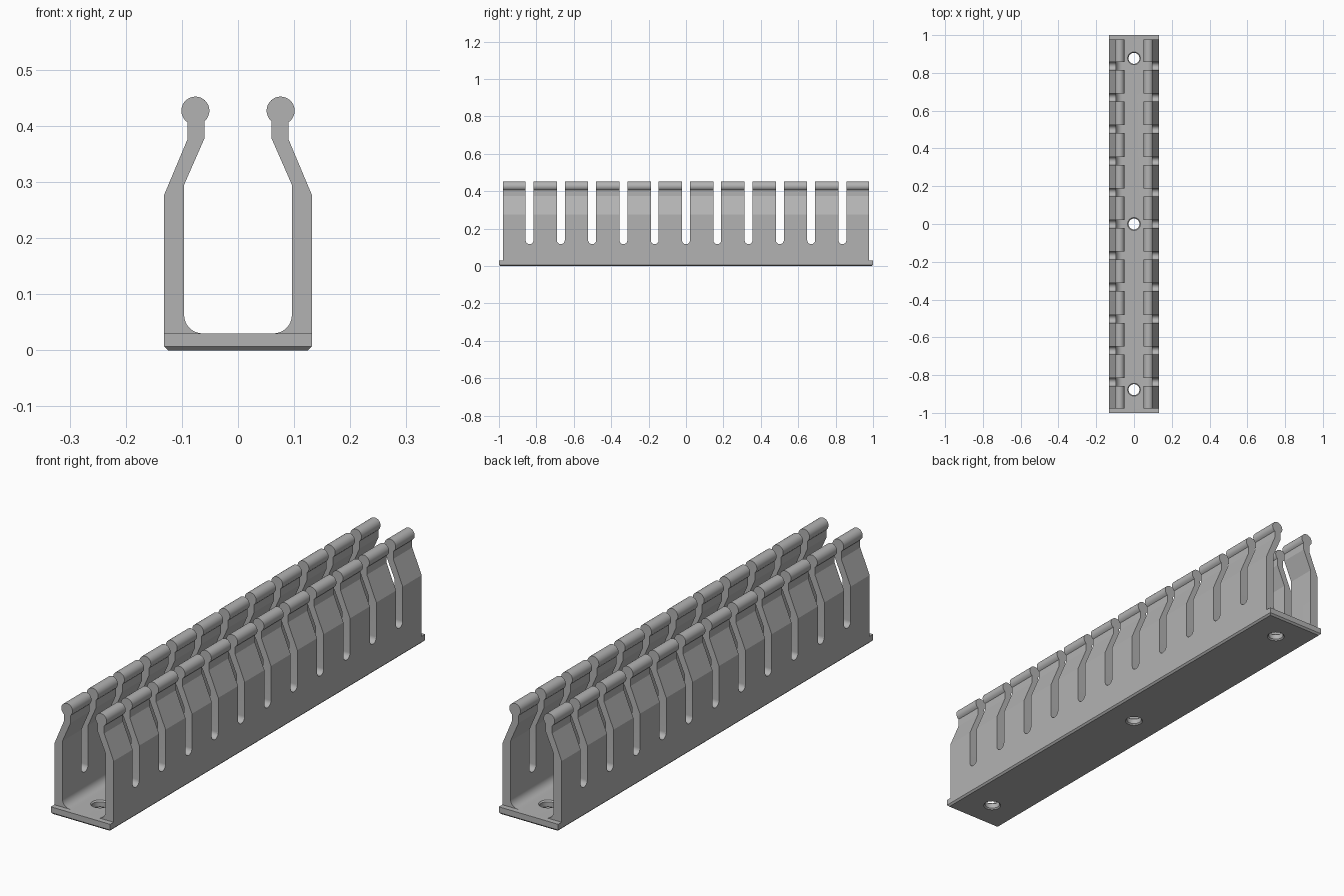
import bpy, bmesh, math
from mathutils import Vector

cube = bpy.data.objects.get("Cube")
if cube:
    bpy.data.objects.remove(cube, do_unlink=True)

# Single grey plastic
grey = bpy.data.materials.new("grey plastic")
grey.use_nodes = True
colour = (0.45, 0.45, 0.45, 1)
grey.diffuse_color = colour
grey.node_tree.nodes["Principled BSDF"].inputs["Base Color"].default_value = colour


def arc(cx, cz, r, start, end, steps):
    angles = [math.radians(start + (end - start) * i / steps) for i in range(steps + 1)]
    return [(cx + r * math.cos(a), cz + r * math.sin(a)) for a in angles]


def prism(bm, points, offset):
    """Extrude a closed 3D outline along an offset."""
    face = bm.faces.new([bm.verts.new(p) for p in points])
    new = bmesh.ops.extrude_face_region(bm, geom=[face], use_keep_orig=True)["geom"]
    bmesh.ops.translate(bm, vec=offset, verts=[v for v in new if isinstance(v, bmesh.types.BMVert)])


def finish(bm, name):
    bmesh.ops.recalc_face_normals(bm, faces=bm.faces)
    mesh = bpy.data.meshes.new(name)
    bm.to_mesh(mesh)
    bm.free()
    mesh.materials.append(grey)
    obj = bpy.data.objects.new(name, mesh)
    bpy.context.collection.objects.link(obj)
    return obj


def combine(target, tool, operation):
    """Apply a boolean and discard the tool."""
    mod = target.modifiers.new(operation, 'BOOLEAN')
    mod.operation, mod.object, mod.solver = operation, tool, 'EXACT'
    bpy.context.view_layer.objects.active = target
    bpy.ops.object.modifier_apply(modifier=mod.name)
    bpy.data.objects.remove(tool, do_unlink=True)


HALF_W, FLOOR, CHAMFER = 0.132, 0.03, 0.007
WALL_END = 0.978

# Base plate with a chamfered underside
bm = bmesh.new()
bmesh.ops.create_cube(bm, size=1)
for v in bm.verts:
    v.co = Vector((v.co.x * 2 * HALF_W, v.co.y * 2, (v.co.z + 0.5) * FLOOR))
bottom = [e for e in bm.edges if all(v.co.z < 0.001 for v in e.verts)]
bmesh.ops.bevel(bm, geom=bottom, offset=CHAMFER, segments=1, affect='EDGES')
channel = finish(bm, "slotted_channel")

# Mounting holes with chamfered rims, turned from a profile
bm = bmesh.new()
for y in (-0.877, 0, 0.877):
    rings = []
    for r, z in ((0.036, -0.002), (0.029, 0.005), (0.029, 0.025), (0.036, 0.032)):
        rings.append([bm.verts.new((px, y + py, z)) for px, py in arc(0, 0, r, 0, 350, 35)])
    for low, high in zip(rings, rings[1:]):
        for i in range(len(low)):
            bm.faces.new((low[i - 1], low[i], high[i], high[i - 1]))
    bm.faces.new(rings[0])
    bm.faces.new(rings[-1])
combine(channel, finish(bm, "hole_cutter"), 'DIFFERENCE')

# Side walls: filleted foot, inward bend and round bead on top
profile = [(HALF_W, FLOOR), (HALF_W, 0.276), (0.09, 0.376)]
profile += arc(0.076, 0.427, 0.025, -56, 230, 32)
profile += [(0.06, 0.377), (0.096, 0.295)]
profile += arc(0.063, 0.063, 0.033, 0, -90, 10)
bm = bmesh.new()
for side in (1, -1):
    prism(bm, [(side * x, -WALL_END, z) for x, z in profile], (0, 2 * WALL_END, 0))
walls = finish(bm, "side_walls")

# Eleven round-bottomed slots through both walls
bm = bmesh.new()
for i in range(-5, 6):
    outline = arc(i * 0.1673, 0.138, 0.021, 180, 360, 16)
    outline += [(outline[-1][0], 0.5), (outline[0][0], 0.5)]
    prism(bm, [(-0.2, y, z) for y, z in outline], (0.4, 0, 0))
combine(walls, finish(bm, "slot_cutter"), 'DIFFERENCE')
combine(channel, walls, 'UNION')

# Smooth rounded parts, keep the corners crisp
bpy.ops.object.select_all(action='DESELECT')
channel.select_set(True)
bpy.context.view_layer.objects.active = channel
bpy.ops.object.shade_smooth_by_angle(angle=math.radians(22))
